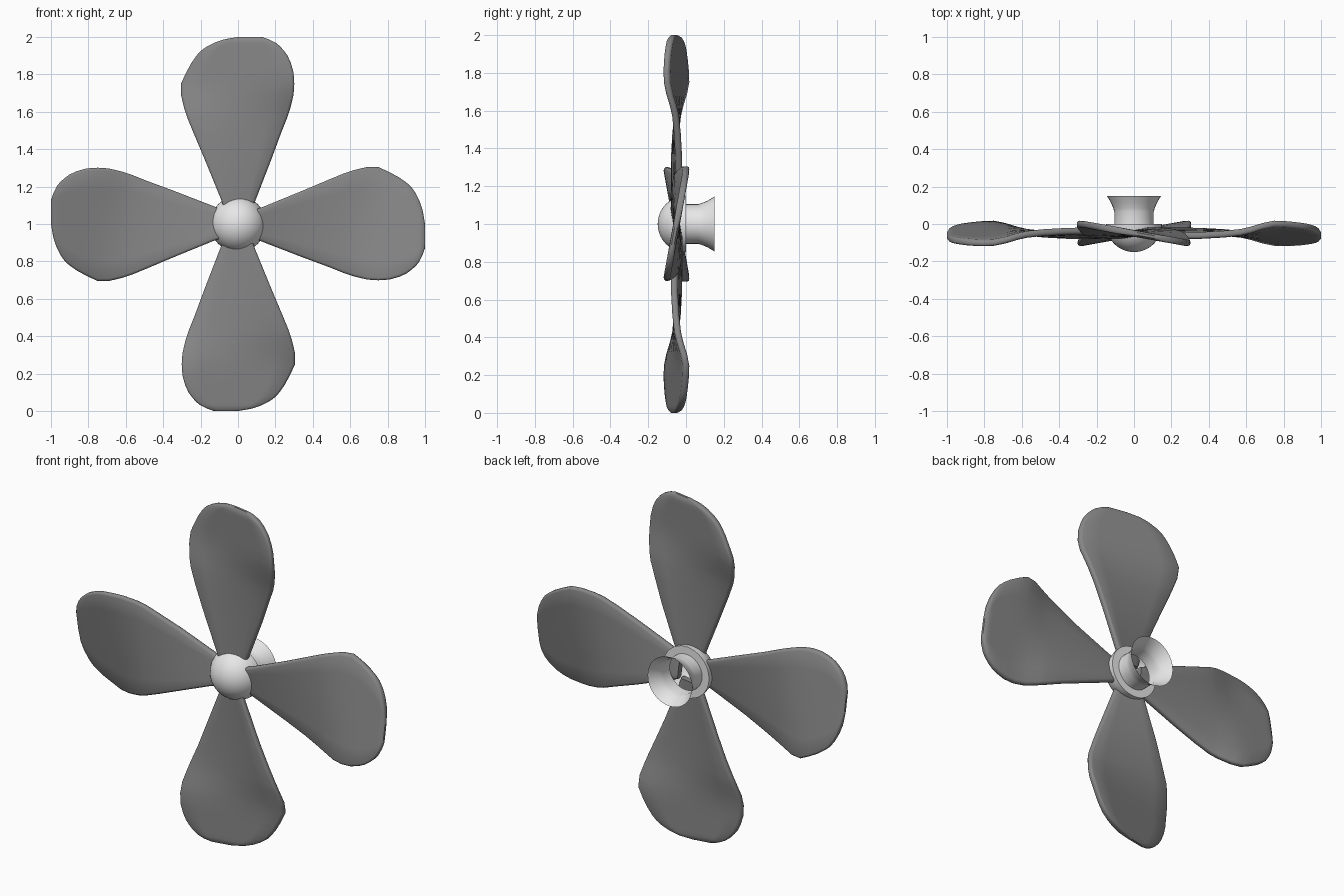
import bpy, bmesh, math

if "Cube" in bpy.data.objects:
    bpy.data.objects.remove(bpy.data.objects["Cube"])


def material(name, v):
    m = bpy.data.materials.new(name)
    m.diffuse_color = (v, v, v, 1)
    m.use_nodes = True
    m.node_tree.nodes["Principled BSDF"].inputs["Base Color"].default_value = m.diffuse_color
    return m


light = material("light_grey", 0.8)
dark = material("dark_grey", 0.24)


def finish(bm, name, mat, angle):
    me = bpy.data.meshes.new(name)
    bm.to_mesh(me)
    bm.free()
    me.materials.append(mat)
    ob = bpy.data.objects.new(name, me)
    bpy.context.collection.objects.link(ob)
    ob.location = (0, 0, 1)
    bpy.ops.object.select_all(action='DESELECT')
    ob.select_set(True)
    bpy.context.view_layer.objects.active = ob
    bpy.ops.object.shade_smooth_by_angle(angle=math.radians(angle))
    return ob


# Hub: hemispherical nose, flat back ring, open neck flaring to the rear
R, SEG = 0.15, 32
profile = [(R * math.sin(i * math.pi / 20), -R * math.cos(i * math.pi / 20)) for i in range(11)]
profile += [(0.105, 0), (0.105, 0.065), (0.111, 0.085), (0.124, 0.115), (0.145, 0.15)]
bm = bmesh.new()
pts = [bm.verts.new((r, y, 0)) for r, y in profile]
edges = [bm.edges.new(p) for p in zip(pts, pts[1:])]
bmesh.ops.spin(bm, geom=pts + edges, cent=(0, 0, 0), axis=(0, 1, 0),
               angle=2 * math.pi, steps=SEG, use_merge=True)
bmesh.ops.remove_doubles(bm, verts=bm.verts, dist=1e-4)
bmesh.ops.recalc_face_normals(bm, faces=bm.faces)
# Open shell: make sure the nose faces forward
if min(bm.faces, key=lambda f: f.calc_center_median().y).normal.y > 0:
    bmesh.ops.reverse_faces(bm, faces=bm.faces)
finish(bm, "hub", light, 40)

# Blade sections: radius, left edge, right edge, pitch slope, half thickness
ROWS = [
    (0.07, -0.07, 0.07, -0.18, 0.018),
    (0.13, -0.09, 0.095, -0.17, 0.018),
    (0.35, -0.18, 0.18, -0.07, 0.018),
    (0.48, -0.235, 0.228, -0.02, 0.018),
    (0.57, -0.272, 0.264, 0.02, 0.018),
    (0.62, -0.288, 0.28, 0.06, 0.018),
    (0.69, -0.305, 0.297, 0.13, 0.018),
    (0.75, -0.305, 0.301, 0.17, 0.018),
    (0.81, -0.277, 0.297, 0.18, 0.018),
    (0.86, -0.25, 0.283, 0.18, 0.018),
    (0.90, -0.222, 0.265, 0.18, 0.018),
    (0.925, -0.2, 0.247, 0.18, 0.018),
    (0.95, -0.165, 0.225, 0.18, 0.018),
    (0.97, -0.125, 0.2, 0.18, 0.018),
    (0.987, -0.075, 0.165, 0.18, 0.016),
    (1.0, 0.0, 0.128, 0.18, 0.007),
]


def section(left, right, slope, h):
    """Flat pitched section with rounded edges, as a closed loop of (x, y)."""
    e, n = 0.014, 6
    xs = [left + e + (right - left - 2 * e) * i / n for i in range(n + 1)]
    upper = [(left, 0.35 * h), (left + 0.3 * e, 0.75 * h)] + [(x, h) for x in xs]
    upper += [(right - 0.3 * e, 0.75 * h), (right, 0.35 * h)]
    loop = upper + [(x, -y) for x, y in reversed(upper)]
    return [(x, -0.05 - slope * x + y) for x, y in loop]


# Four blades, each turned a quarter around the hub
for k in range(4):
    bm = bmesh.new()
    rings = [[bm.verts.new((x, y, r)) for x, y in section(*row)] for r, *row in ROWS]
    for a, b in zip(rings, rings[1:]):
        for i in range(len(a)):
            j = (i + 1) % len(a)
            bm.faces.new((a[i], a[j], b[j], b[i]))
    bm.faces.new(rings[0])
    bm.faces.new(rings[-1])
    bmesh.ops.recalc_face_normals(bm, faces=bm.faces)
    blade = finish(bm, f"blade_{k + 1}", dark, 50)
    blade.rotation_euler.y = k * math.pi / 2
